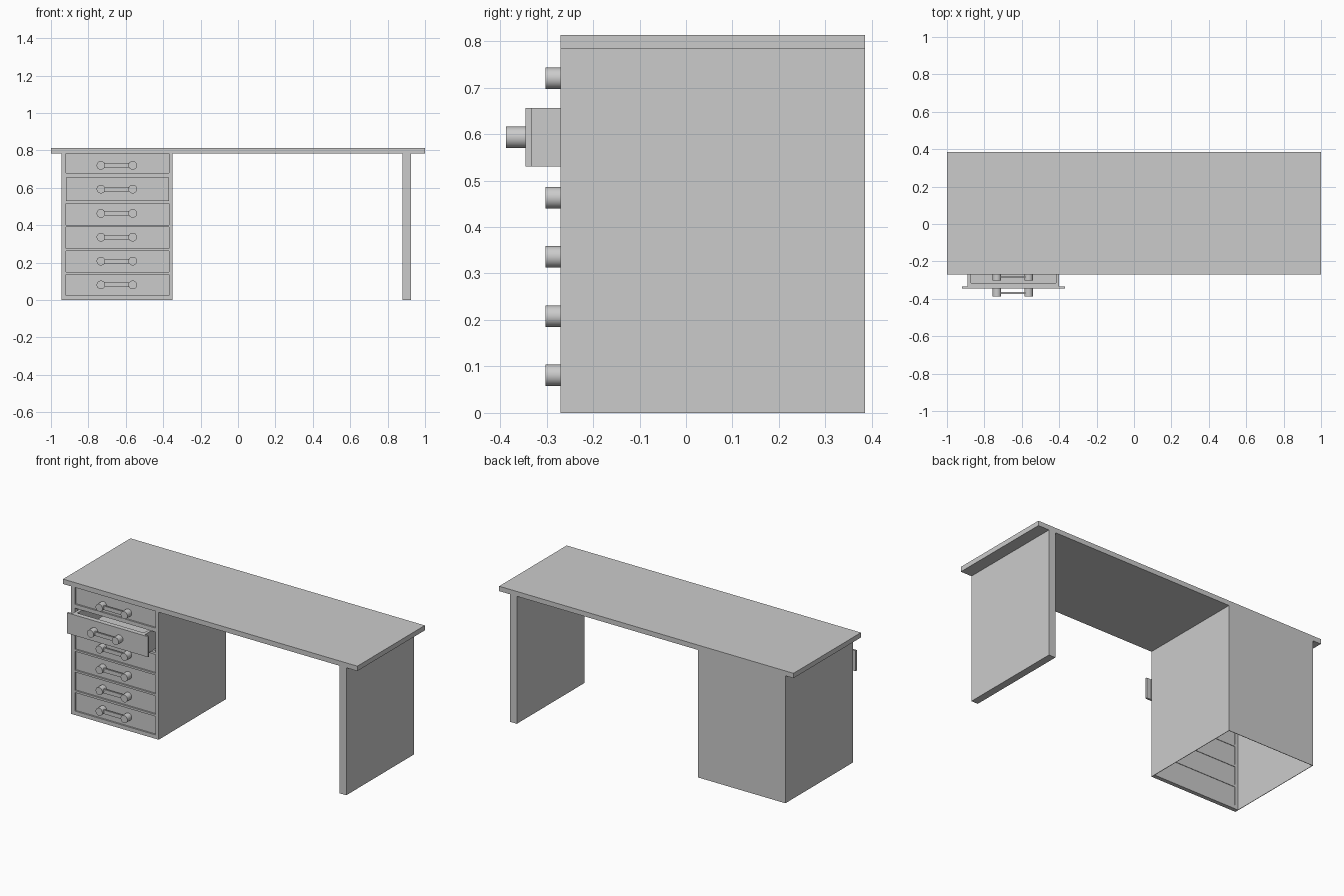
import bpy, bmesh, math

if "Cube" in bpy.data.objects:
    bpy.data.objects.remove(bpy.data.objects["Cube"])

Y0, Y1 = -0.27, 0.385      # front and back of the desk
TOP_Z = 0.783              # underside of the desk top
CX0, CX1 = -0.945, -0.35   # cabinet sides
DX0, DX1 = -0.92, -0.37    # drawer front sides


def add_box(bm, x0, x1, y0, y1, z0, z1):
    r = bmesh.ops.create_cube(bm, size=1)
    for v in r["verts"]:
        v.co.x = x0 if v.co.x < 0 else x1
        v.co.y = y0 if v.co.y < 0 else y1
        v.co.z = z0 if v.co.z < 0 else z1


def finish(name, bm):
    me = bpy.data.meshes.new(name)
    bm.to_mesh(me)
    bm.free()
    ob = bpy.data.objects.new(name, me)
    bpy.context.collection.objects.link(ob)
    return ob


def boxes(name, *dims):
    bm = bmesh.new()
    for d in dims:
        add_box(bm, *d)
    return finish(name, bm)


def handle(name, yf, zc):
    # two round knobs joined by a flat bar
    bm = bmesh.new()
    for x in (-0.733, -0.563):
        r = bmesh.ops.create_cone(bm, cap_ends=True, segments=32,
                                  radius1=0.023, radius2=0.023, depth=0.042)
        for v in r["verts"]:
            cx, cy, cz = v.co
            v.co = (x + cx, yf - 0.021 + cz, zc + cy)
    bmesh.ops.recalc_face_normals(bm, faces=bm.faces)
    add_box(bm, -0.72, -0.576, yf - 0.028, yf - 0.018, zc - 0.012, zc + 0.012)
    ob = finish(name, bm)
    bpy.ops.object.select_all(action='DESELECT')
    bpy.context.view_layer.objects.active = ob
    ob.select_set(True)
    bpy.ops.object.shade_smooth_by_angle(angle=math.radians(35))


# Desk top and right-hand panel leg
boxes("desk_top", (-1, 1, Y0, Y1, TOP_Z, 0.813))
boxes("panel_leg", (0.88, 0.925, Y0, Y1, 0, TOP_Z))

# Cabinet shell of thin boards, open underneath
T = 0.003
boxes("cabinet_shell",
      (CX0, CX0 + T, Y0, Y1, 0, TOP_Z),
      (CX1 - T, CX1, Y0, Y1, 0, TOP_Z),
      (CX0 + T, CX1 - T, Y1 - T, Y1, 0, TOP_Z))

# Drawer rows: bottom, top, handle height
rows = [(0.024, 0.137, 0.081), (0.150, 0.263, 0.208), (0.275, 0.390, 0.336),
        (0.402, 0.516, 0.463), (0.530, 0.656, 0.593), (0.680, TOP_Z, 0.720)]

# Front frame: stiles and rails around the drawers
FB = Y0 + 0.025
edges = [0] + [e for r in rows for e in r[:2]]
rails = [(DX0, DX1, Y0, FB, edges[2 * i], edges[2 * i + 1]) for i in range(6)]
boxes("cabinet_frame", (CX0 + T, DX0, Y0, FB, 0, TOP_Z),
      (DX1, CX1 - T, Y0, FB, 0, TOP_Z), *rails)

# Drawer fronts and handles; the fifth one is pulled out
for i, (z0, z1, zc) in enumerate(rows):
    yf = -0.345 if i == 4 else -0.26
    boxes(f"drawer_front_{i + 1}", (DX0, DX1, yf, yf + 0.012, z0, z1))
    handle(f"drawer_handle_{i + 1}", yf, zc)

# Tray behind the open drawer front
z0, z1, _ = rows[4]
ya, yb, a, b, w = -0.333, 0.28, -0.89, -0.40, 0.018
boxes("open_drawer_tray",
      (a, b, ya, ya + w, z0, z1), (a, b, yb - w, yb, z0, z1),
      (a, a + w, ya + w, yb - w, z0, z1), (b - w, b, ya + w, yb - w, z0, z1),
      (a + w, b - w, ya + w, yb - w, z0, z0 + 0.012))
